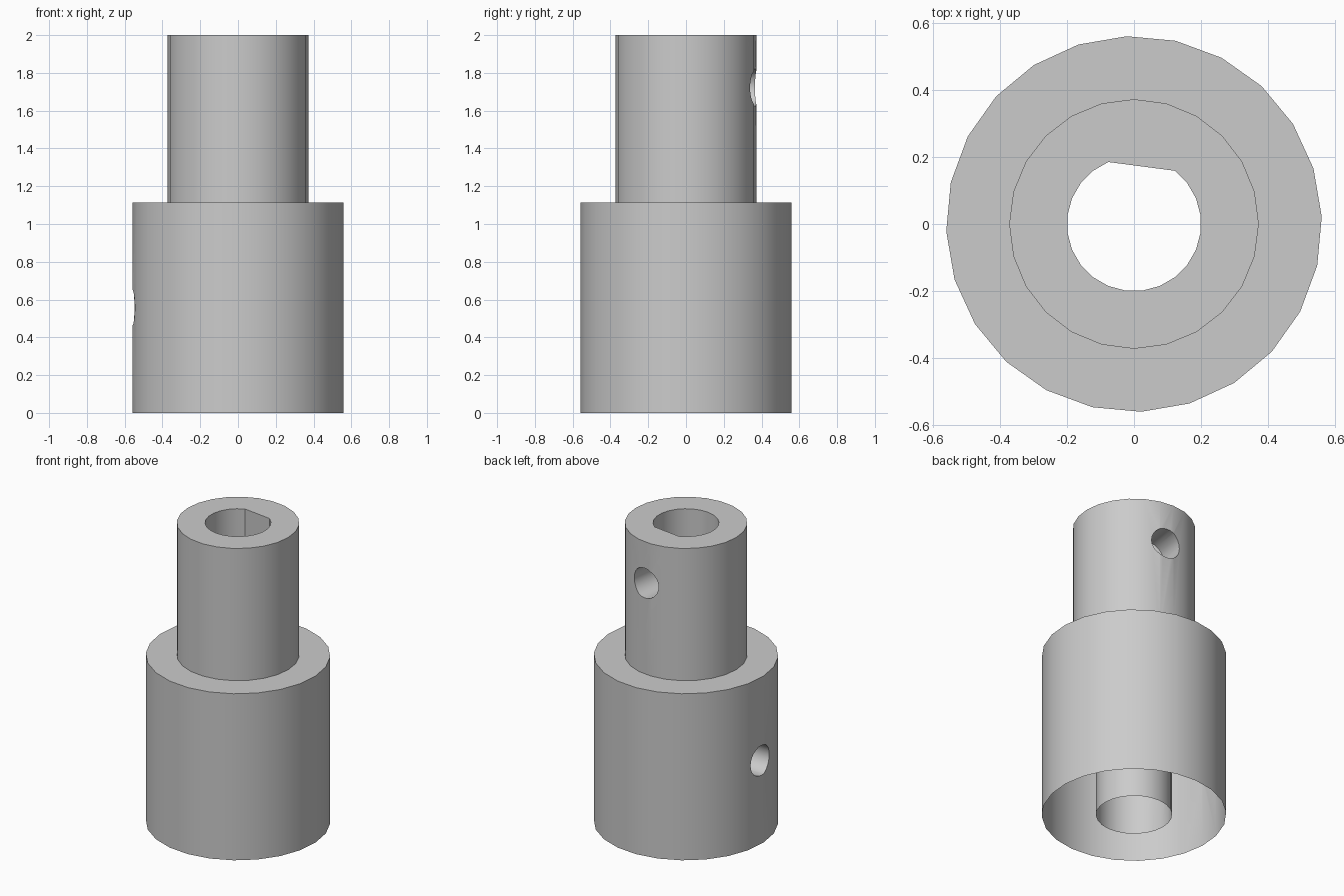
import bpy, bmesh, math
from mathutils import Matrix

if "Cube" in bpy.data.objects:
    bpy.data.objects.remove(bpy.data.objects["Cube"])

metal = bpy.data.materials.new("light_grey")
metal.diffuse_color = (0.6, 0.6, 0.6, 1)
metal.use_nodes = True
metal.node_tree.nodes["Principled BSDF"].inputs["Base Color"].default_value = metal.diffuse_color


def prism(name, r, z0, z1, offset=0.0, skip=(), matrix=None):
    """24-sided prism along z; skipped corners leave a flat side."""
    bm = bmesh.new()
    ring = []
    for i in range(24):
        if i in skip:
            continue
        a = math.radians(i * 15 + offset)
        ring.append(bm.verts.new((r * math.cos(a), r * math.sin(a), z0)))
    base = bm.faces.new(ring)
    top = bmesh.ops.extrude_face_region(bm, geom=[base])["geom"]
    moved = [v for v in top if isinstance(v, bmesh.types.BMVert)]
    bmesh.ops.translate(bm, verts=moved, vec=(0, 0, z1 - z0))
    bmesh.ops.recalc_face_normals(bm, faces=bm.faces[:])
    if matrix is not None:
        bm.transform(matrix)
    me = bpy.data.meshes.new(name)
    bm.to_mesh(me)
    bm.free()
    me.materials.append(metal)
    ob = bpy.data.objects.new(name, me)
    bpy.context.collection.objects.link(ob)
    return ob


def screw_hole(name, z, angle):
    m = (Matrix.Translation((0, 0, z))
         @ Matrix.Rotation(math.radians(angle), 4, 'Z')
         @ Matrix.Rotation(math.radians(90), 4, 'Y'))
    return prism(name, 0.1, 0.03, 0.8, 0, (), m)


def combine(target, other, operation):
    mod = target.modifiers.new(other.name, 'BOOLEAN')
    mod.operation = operation
    mod.solver = 'EXACT'
    mod.object = other
    bpy.context.view_layer.objects.active = target
    bpy.ops.object.modifier_apply(modifier=mod.name)
    bpy.data.objects.remove(other)


# Wide lower sleeve with narrower upper sleeve
coupler = prism("shaft_coupler", 0.56, 0, 1.115, 2.2)
combine(coupler, prism("upper_sleeve", 0.372, 0.8, 2.0), 'UNION')

# Round lower bore, D-shaped upper bore
combine(coupler, prism("lower_bore", 0.231, -0.2, 1.115, 2.2), 'DIFFERENCE')
combine(coupler, prism("d_bore", 0.2, 1.0, 2.2, 7.5, (4, 5, 6)), 'DIFFERENCE')

# Set-screw holes through one wall each
combine(coupler, screw_hole("upper_screw_hole", 1.722, 82.5), 'DIFFERENCE')
combine(coupler, screw_hole("lower_screw_hole", 0.557, 180), 'DIFFERENCE')

# The underside is open between the outer wall and the bore
bm = bmesh.new()
bm.from_mesh(coupler.data)
under = [f for f in bm.faces if all(v.co.z < 1e-4 for v in f.verts)]
bmesh.ops.delete(bm, geom=under, context='FACES')
bm.to_mesh(coupler.data)
bm.free()

bpy.ops.object.select_all(action='DESELECT')
coupler.select_set(True)
bpy.context.view_layer.objects.active = coupler
bpy.ops.object.shade_smooth_by_angle(angle=math.radians(25))
